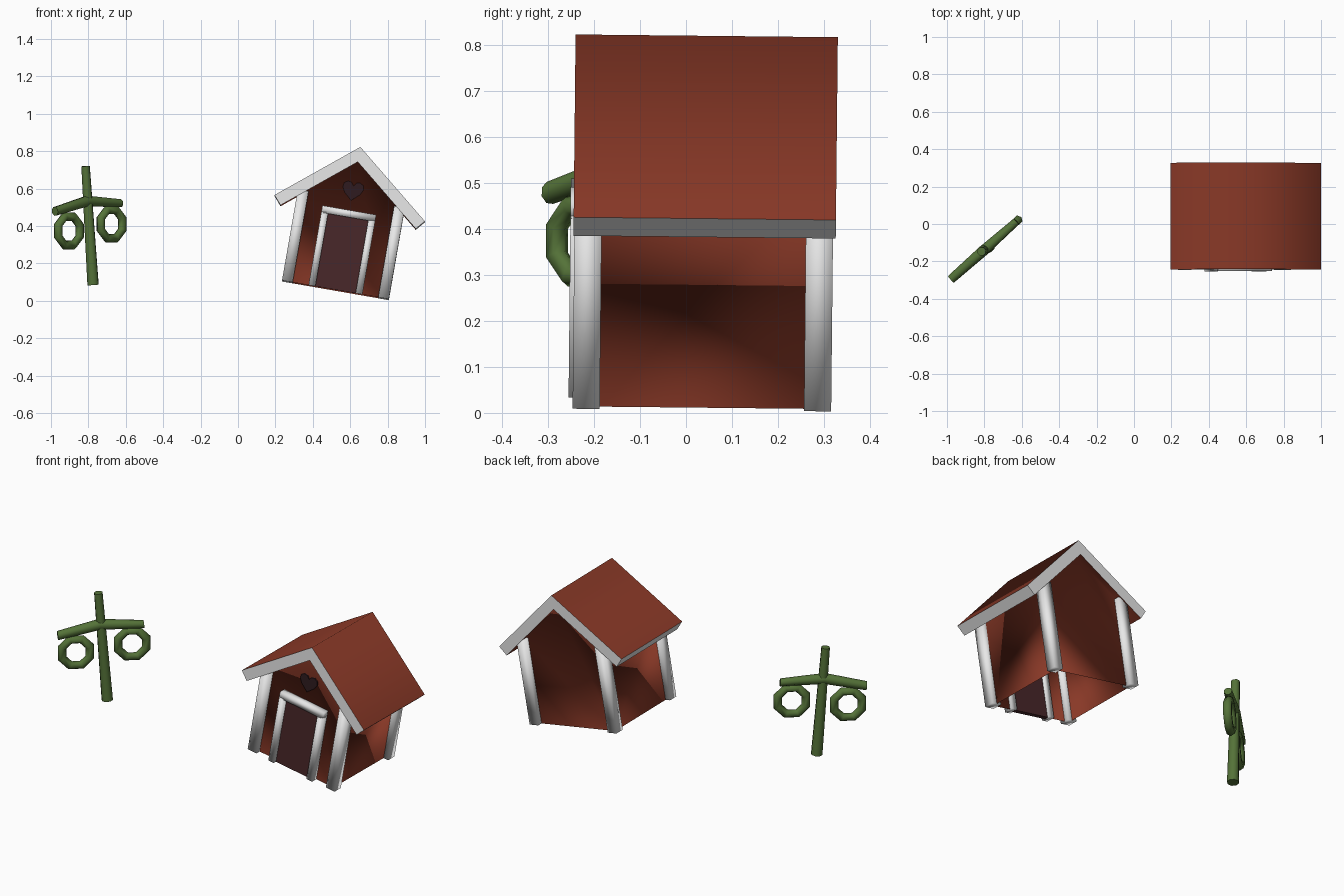
import bpy, bmesh, math
from mathutils import Matrix, Vector

if "Cube" in bpy.data.objects:
    bpy.data.objects.remove(bpy.data.objects["Cube"])


def mat(name, rgb):
    m = bpy.data.materials.new(name)
    m.diffuse_color = (*rgb, 1)
    m.use_nodes = True
    m.node_tree.nodes["Principled BSDF"].inputs["Base Color"].default_value = m.diffuse_color
    return m


RED = mat("barn red", (0.25, 0.04, 0.02))
WHITE = mat("white trim", (0.8, 0.8, 0.8))
DOOR = mat("door maroon", (0.066, 0.02, 0.022))
DARK = mat("dark heart", (0.028, 0.011, 0.014))
GREEN = mat("leaf green", (0.09, 0.17, 0.04))

# The house leans about ten degrees to its right
HOUSE = (Matrix.Translation((0.521, 0.035, 0.056))
         @ Matrix.Rotation(math.radians(-0.6), 4, 'X')
         @ Matrix.Rotation(math.radians(9.9), 4, 'Y'))


def make(name, verts, faces, material, smooth=True, matrix=HOUSE):
    me = bpy.data.meshes.new(name)
    me.from_pydata(verts, [], faces)
    me.materials.append(material)
    for p in me.polygons:
        p.use_smooth = smooth
    ob = bpy.data.objects.new(name, me)
    bpy.context.collection.objects.link(ob)
    ob.matrix_world = matrix
    return ob


def box(name, x, y, z, material, smooth=True):
    v = [(a, b, c) for a in x for b in y for c in z]
    f = [(0, 1, 3, 2), (4, 6, 7, 5), (0, 4, 5, 1), (2, 3, 7, 6), (0, 2, 6, 4), (1, 5, 7, 3)]
    return make(name, v, f, material, smooth)


def tube(name, pts, radii, sides, material):
    """Capped tube through points, one radius per point."""
    pts = [Vector(p) for p in pts]
    d = (pts[-1] - pts[0]).normalized()
    side = d.cross(Vector((0.66, -0.75, 0.1))).normalized()
    up = side.cross(d)
    verts, faces = [], []
    for p, r in zip(pts, radii):
        for k in range(sides):
            a = 2 * math.pi * (k + 0.5) / sides
            verts.append(p + side * r * math.cos(a) + up * r * math.sin(a))
    for i in range(len(pts) - 1):
        for k in range(sides):
            n = (k + 1) % sides
            faces.append((i * sides + k, i * sides + n, (i + 1) * sides + n, (i + 1) * sides + k))
    faces.append(tuple(reversed(range(sides))))
    faces.append(tuple(range((len(pts) - 1) * sides, len(pts) * sides)))
    ob = make(name, verts, faces, material, True, Matrix.Identity(4))
    bm = bmesh.new()
    bm.from_mesh(ob.data)
    bmesh.ops.recalc_face_normals(bm, faces=bm.faces)
    for f in bm.faces:
        if len(f.verts) == sides and sides > 4:
            f.smooth = False
    bm.to_mesh(ob.data)
    bm.free()
    return ob


# House walls (open below) welded to the roof underside
under = [(-0.367, 0.395), (-0.26, 0.483), (0, 0.694), (0.26, 0.483), (0.367, 0.395)]
ys = [-0.283, -0.25, 0.25, 0.287]
V = [(u, y, w) for u, w in under for y in ys]
F = [(i * 4 + j, i * 4 + j + 1, i * 4 + j + 5, i * 4 + j + 4) for i in range(4) for j in range(3)]
V += [(-0.26, -0.25, 0), (0.26, -0.25, 0), (0.26, 0.25, 0), (-0.26, 0.25, 0)]
F += [(20, 21, 13, 9, 5), (22, 23, 6, 10, 14), (21, 22, 14, 13), (23, 20, 5, 6)]
make("house_walls", V, F, RED)

# Roof top
top = [(-0.408, 0.443), (0, 0.775), (0.408, 0.443)]
V = [(u, y, w) for u, w in top for y in (ys[0], ys[3])]
make("roof", V, [(0, 2, 3, 1), (2, 4, 5, 3)], RED)

# White roof edge all the way round
low = [under[0], under[2], under[4]]
V = [(u, y, w) for prof in (low, top) for y in (ys[0], ys[3]) for u, w in prof]
# 0-2 low front, 3-5 low back, 6-8 top front, 9-11 top back
make("roof_edge", V, [(0, 1, 7, 6), (1, 2, 8, 7), (4, 3, 9, 10), (5, 4, 10, 11),
                      (2, 5, 11, 8), (3, 0, 6, 9)], WHITE, False)

# Corner posts
for sx in (-1, 1):
    for sy in (-1, 1):
        box("corner_post", sorted((sx * 0.232, sx * 0.29)), sorted((sy * 0.222, sy * 0.281)),
            (0, 0.495), WHITE)

# Door and its frame
box("door", (-0.115, 0.115), (-0.27, -0.245), (0.0, 0.4), DOOR, False)
for sx in (-1, 1):
    box("door_frame_side", sorted((sx * 0.109, sx * 0.146)), (-0.29, -0.235), (0, 0.4), WHITE)
box("door_frame_top", (-0.146, 0.146), (-0.29, -0.235), (0.394, 0.432), WHITE)

# Heart on the gable
half = [(0, 0.026), (0.014, 0.045), (0.034, 0.048), (0.052, 0.036), (0.056, 0.014), (0.042, -0.014), (0, -0.052)]
outline = half + [(-x, z) for x, z in reversed(half[1:-1])]
outline = outline[::-1]
n = len(outline)
V = [(x, y, z + 0.537) for y in (-0.257, -0.249) for x, z in outline]
F = [tuple(range(n))] + [(i, n + i, n + (i + 1) % n, (i + 1) % n) for i in range(n)]
make("heart", V, F, DARK, False)

# Green stand: pole, crossbar and two hanging rings, all in one turned plane
ANG = math.radians(41.5)


def on_plane(t, z):
    return (-0.808 + t * math.cos(ANG), -0.145 + t * math.sin(ANG), z)


tube("pole", [(-0.775, -0.12, 0.085), (-0.815, -0.147, 0.72)], [0.032, 0.024], 8, GREEN)
tube("crossbar", [on_plane(-0.228, 0.478), on_plane(0.0, 0.533), on_plane(0.24, 0.522)],
     [0.025, 0.03, 0.022], 8, GREEN)

R, r, SEG, SIDES = 0.082, 0.025, 8, 6
for t, z in ((-0.128, 0.374), (0.176, 0.41)):
    V, F = [], []
    for i in range(SEG):
        a = 2 * math.pi * (i + 0.5) / SEG
        for k in range(SIDES):
            b = 2 * math.pi * k / SIDES
            d = R + r * math.cos(b)
            V.append((d * math.cos(a), r * math.sin(b), d * math.sin(a)))
            i2, k2 = (i + 1) % SEG, (k + 1) % SIDES
            F.append((i * SIDES + k, i * SIDES + k2, i2 * SIDES + k2, i2 * SIDES + k))
    make("hanging_ring", V, F, GREEN, True,
         Matrix.Translation(on_plane(t, z)) @ Matrix.Rotation(ANG, 4, 'Z'))

# Outward normals on closed or simple parts
for ob in bpy.context.collection.objects:
    if ob.name.startswith(("hanging_ring", "corner_post", "door", "heart")):
        bm = bmesh.new()
        bm.from_mesh(ob.data)
        bmesh.ops.recalc_face_normals(bm, faces=bm.faces)
        bm.to_mesh(ob.data)
        bm.free()
